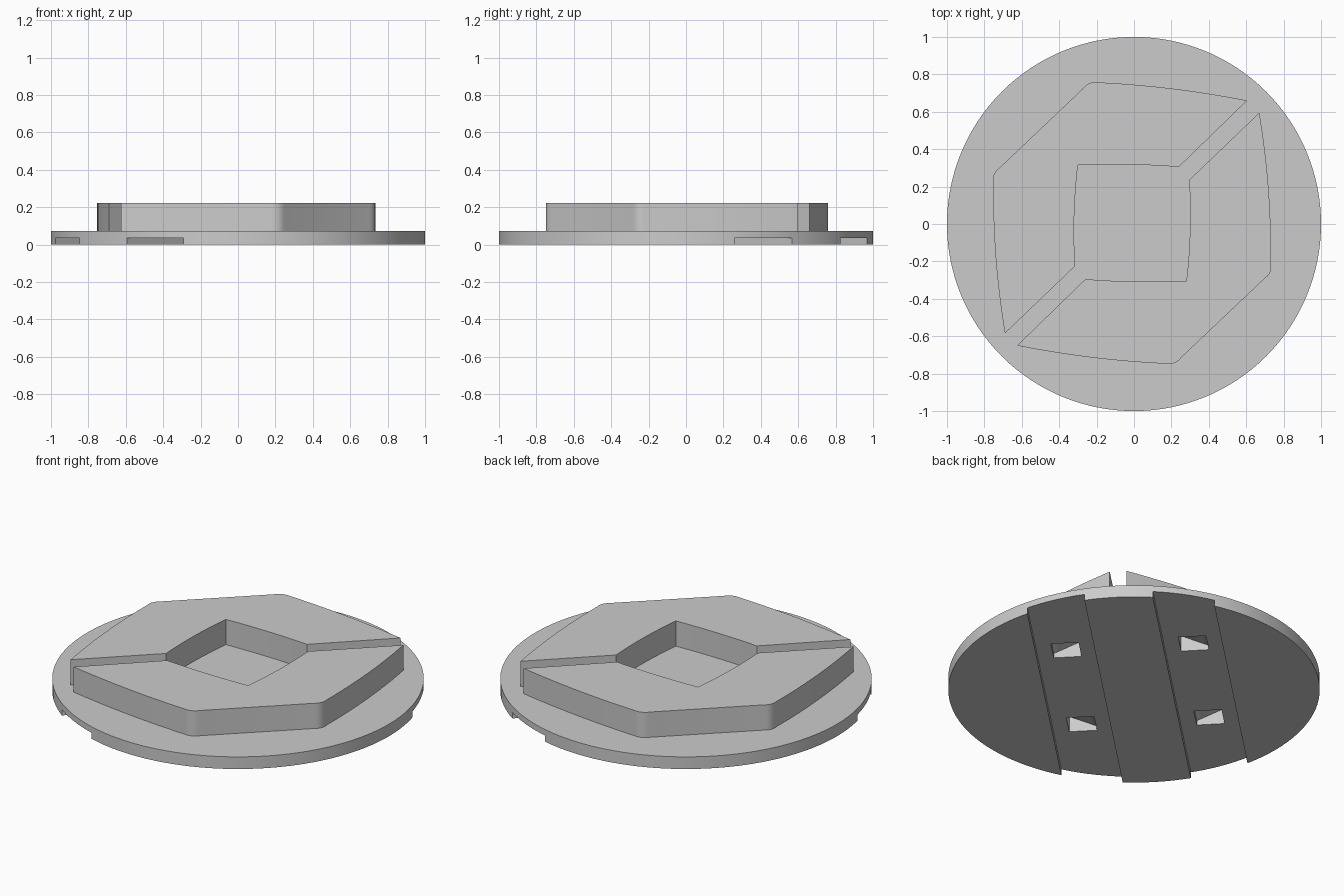
import bpy, bmesh, math
from mathutils import Matrix, Vector

cube = bpy.data.objects.get("Cube")
if cube:
    bpy.data.objects.remove(cube, do_unlink=True)

DISC_TOP, BLOCK_TOP, GROOVE = 0.072, 0.222, 0.036
grey = bpy.data.materials.new("plain_grey")
grey.use_nodes = True
grey.diffuse_color = (0.6, 0.6, 0.6, 1)
grey.node_tree.nodes["Principled BSDF"].inputs["Base Color"].default_value = (0.6, 0.6, 0.6, 1)


def prism(name, points, low, high, matrix=Matrix()):
    """Extrude a flat outline from low to high, then place it."""
    bm = bmesh.new()
    face = bm.faces.new([bm.verts.new((x, y, low)) for x, y in points])
    top = bmesh.ops.extrude_face_region(bm, geom=[face])["geom"]
    bmesh.ops.translate(bm, vec=(0, 0, high - low),
                        verts=[v for v in top if isinstance(v, bmesh.types.BMVert)])
    bm.transform(matrix)
    bmesh.ops.recalc_face_normals(bm, faces=bm.faces)
    mesh = bpy.data.meshes.new(name)
    bm.to_mesh(mesh)
    bm.free()
    mesh.materials.append(grey)
    obj = bpy.data.objects.new(name, mesh)
    bpy.context.collection.objects.link(obj)
    return obj


def bowed(a, b, sag, steps):
    """Points from a up to, not including, b, bowed to the right by sag."""
    a, b = Vector(a), Vector(b)
    side = Vector((b.y - a.y, a.x - b.x)).normalized()
    return [a.lerp(b, i / steps) + side * sag * 4 * (i / steps) * (1 - i / steps)
            for i in range(steps)]


def activate(obj):
    bpy.ops.object.select_all(action="DESELECT")
    obj.select_set(True)
    bpy.context.view_layer.objects.active = obj


def cut(obj, cutter):
    activate(obj)
    mod = obj.modifiers.new("cut", "BOOLEAN")
    mod.operation, mod.solver, mod.object = "DIFFERENCE", "EXACT", cutter
    bpy.ops.object.modifier_apply(modifier=mod.name)


# Round base
ring = [(math.cos(math.tau * i / 128), math.sin(math.tau * i / 128)) for i in range(128)]
base = prism("base_disc", ring, 0, DISC_TOP)

# Raised blocks: one outline and its half-turn copy
corners = [((0.605, 0.66), 0.015, 12), ((-0.19, 0.757), 0.014, 6),
           ((-0.275, 0.722), 0, 1), ((-0.72, 0.30), 0.014, 6),
           ((-0.752, 0.22), 0.018, 12), ((-0.69, -0.585), 0, 1),
           ((-0.315, -0.225), -0.012, 8), ((-0.30, 0.315), -0.008, 8),
           ((0.24, 0.305), 0, 1)]
outline = []
for i, (point, sag, steps) in enumerate(corners):
    outline += bowed(point, corners[(i + 1) % len(corners)][0], sag, steps)
half_turn = Matrix.Translation((-0.02, 0.01, 0)) @ Matrix.Rotation(math.pi, 4, "Z")
blocks = [prism("back_block", outline, DISC_TOP, BLOCK_TOP),
          prism("front_block", outline, DISC_TOP, BLOCK_TOP, half_turn)]

# Underside: two diagonal grooves, each with two sloping square pockets
frame = Matrix.Translation((-0.014, 0.014, 0)) @ Matrix.Rotation(math.radians(44), 4, "Z")
upright = Matrix(((0, 0, 1, 0), (1, 0, 0, 0), (0, 1, 0, 0), (0, 0, 0, 1)))
cutters = []
for side in (-1, 1):
    y = side * 0.345
    rect = [(-2, y - 0.16), (2, y - 0.16), (2, y + 0.16), (-2, y + 0.16)]
    groove = prism("groove_cutter", rect, -0.1, GROOVE, frame)
    cut(base, groove)
    cutters.append(groove)
    for end in (-1, 1):
        inner, outer = y - side * 0.075, y + side * 0.075
        deep, shallow = (inner, outer) if end > 0 else (outer, inner)
        wedge = [(deep, -0.05), (shallow, -0.05), (shallow, 0.062), (deep, 0.13)]
        pocket = prism("pocket_cutter", wedge, end * 0.4 - 0.075, end * 0.4 + 0.075,
                       frame @ upright)
        for part in [base] + blocks:
            cut(part, pocket)
        cutters.append(pocket)
for cutter in cutters:
    bpy.data.objects.remove(cutter, do_unlink=True)

for part in [base] + blocks:
    activate(part)
    bpy.ops.object.shade_smooth_by_angle(angle=math.radians(30))
